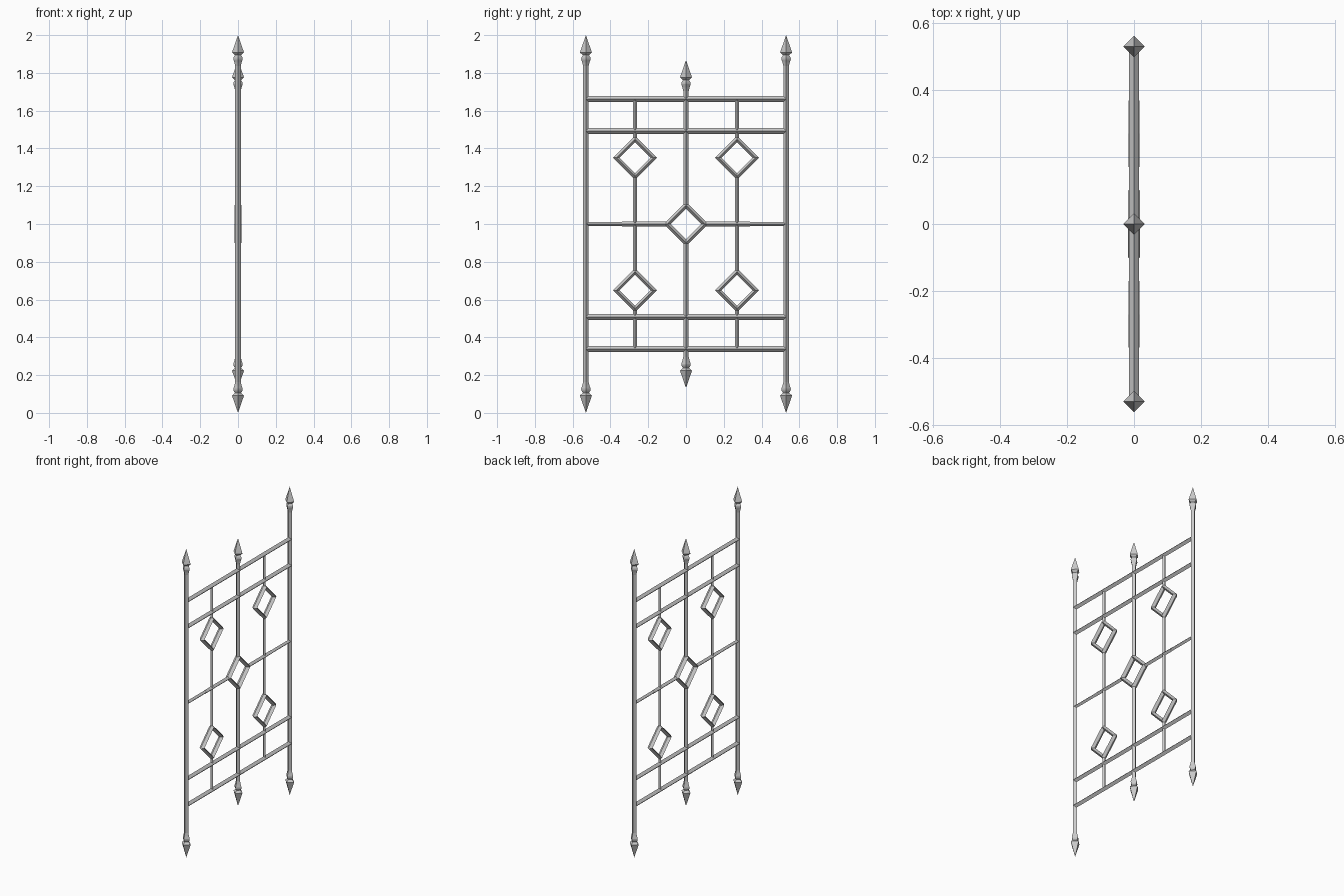
import bpy, bmesh, math
from mathutils import Vector

if "Cube" in bpy.data.objects:
    bpy.data.objects.remove(bpy.data.objects["Cube"])

SIDES = 4            # every bar has a diamond section
MID = 1.0            # height of the mirror plane
HALF_W = 0.53        # outer post offset
STRUT_Y = 0.27       # thin strut offset


def bar(name, a, b, r):
    """Diamond-section bar between two points along y or z."""
    a, b = Vector(a), Vector(b)
    d = b - a
    rot = (math.pi / 2, 0, 0) if abs(d.y) > abs(d.z) else (0, 0, 0)
    bpy.ops.mesh.primitive_cylinder_add(vertices=SIDES, radius=r, depth=d.length,
                                        location=(a + b) / 2, rotation=rot)
    bpy.context.object.name = name


def ring(name, y, z, major, minor):
    """Open diamond frame standing in the panel plane."""
    bpy.ops.mesh.primitive_torus_add(major_segments=4, minor_segments=SIDES,
                                     major_radius=major, minor_radius=minor,
                                     location=(0, y, z), rotation=(0, math.pi / 2, 0))
    bpy.context.object.name = name


# spear and collar profile: (radius, distance from the tip)
FINIAL = [(0.0, 0.0), (0.032, 0.092), (0.016, 0.106), (0.024, 0.118),
          (0.025, 0.128), (0.019, 0.145), (0.0145, 0.165)]


def finial(name, y, tip, direction):
    """Turned spear tip; direction is +1 for up, -1 for down."""
    bm = bmesh.new()
    vs = [bm.verts.new((r, 0, tip - direction * d)) for r, d in FINIAL]
    es = [bm.edges.new(p) for p in zip(vs, vs[1:])]
    bmesh.ops.spin(bm, geom=vs + es, cent=(0, 0, 0), axis=(0, 0, 1),
                   angle=math.tau, steps=SIDES, use_merge=True)
    bmesh.ops.remove_doubles(bm, verts=bm.verts, dist=1e-5)
    bmesh.ops.holes_fill(bm, edges=bm.edges, sides=SIDES)
    bmesh.ops.recalc_face_normals(bm, faces=bm.faces)
    me = bpy.data.meshes.new(name)
    bm.to_mesh(me)
    bm.free()
    ob = bpy.data.objects.new(name, me)
    ob.location.y = y
    bpy.context.collection.objects.link(ob)


# outer posts
for y in (-HALF_W, HALF_W):
    bar("outer_post", (0, y, 0.15), (0, y, 1.85), 0.015)

# centre post, broken by the middle ring
for s in (-1, 1):
    bar("centre_post", (0, 0, MID + s * 0.1), (0, 0, MID + s * 0.72), 0.0145)

# spear finials, top and bottom
for y, half in ((-HALF_W, 1.0), (0, 0.868), (HALF_W, 1.0)):
    for s in (-1, 1):
        finial("spear_finial", y, MID + s * half, s)

# full-width rails
for off in (0.662, 0.492):
    for s in (-1, 1):
        z = MID + s * off
        bar("rail", (0, -HALF_W, z), (0, HALF_W, z), 0.015)

# middle rail halves with a slightly thicker sleeve near the ring
for s in (-1, 1):
    bar("middle_rail", (0, s * 0.1, MID), (0, s * HALF_W, MID), 0.0115)
    bar("middle_rail_sleeve", (0, s * 0.1, MID), (0, s * 0.34, MID), 0.013)

# diamond rings
ring("centre_ring", 0, MID, 0.1, 0.018)
for y in (-STRUT_Y, STRUT_Y):
    for s in (-1, 1):
        ring("side_ring", y, MID + s * 0.351, 0.099, 0.0165)
        # thin strut from ring to outer rail
        bar("short_strut", (0, y, MID + s * 0.45), (0, y, MID + s * 0.662), 0.0095)
    # thin strut between the two rings
    bar("long_strut", (0, y, MID - 0.252), (0, y, MID + 0.252), 0.0095)
